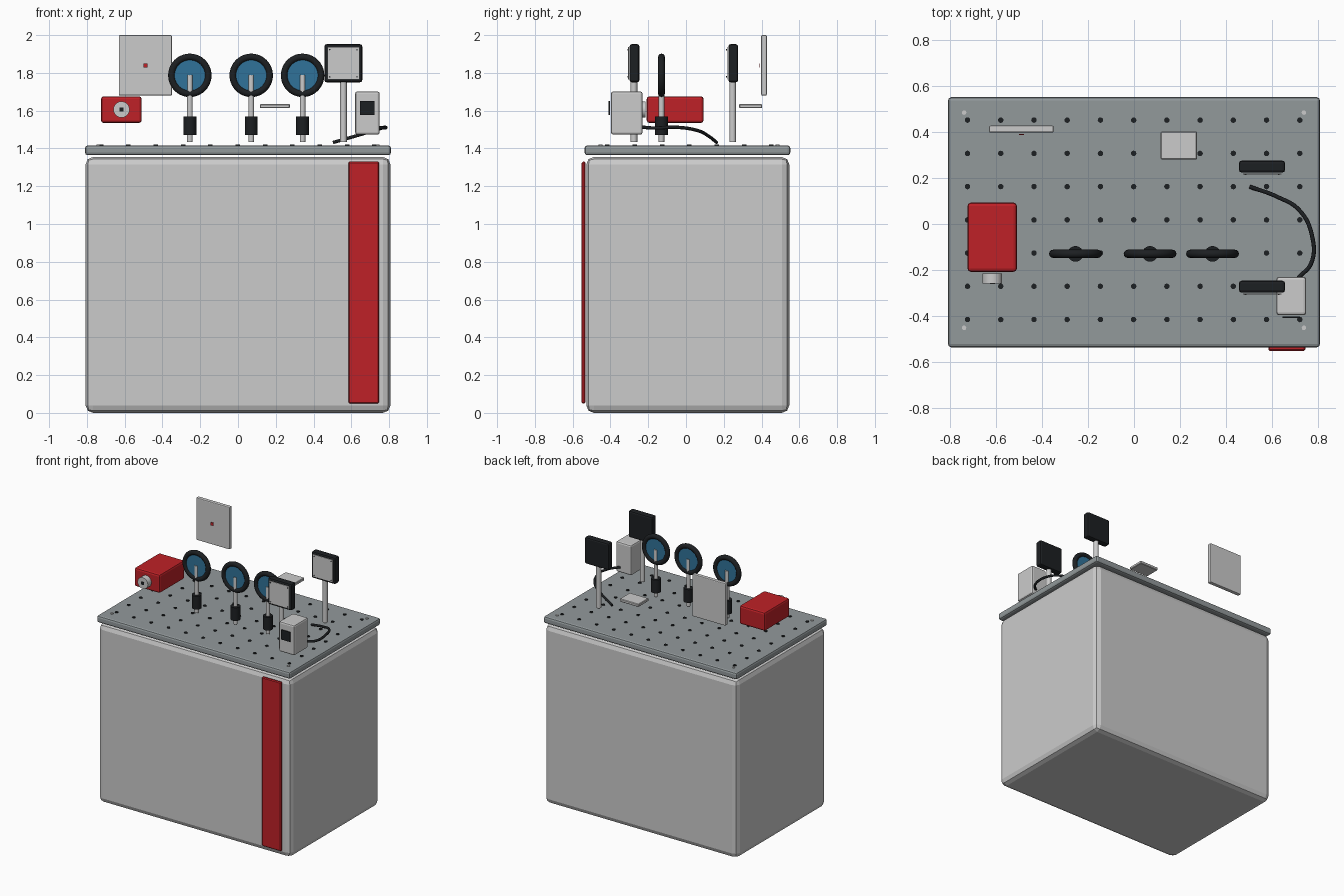
import bpy, math

if "Cube" in bpy.data.objects:
    bpy.data.objects.remove(bpy.data.objects["Cube"])

def mat(name, c):
    m = bpy.data.materials.new(name)
    m.diffuse_color = (*c, 1)
    m.use_nodes = True
    m.node_tree.nodes["Principled BSDF"].inputs["Base Color"].default_value = m.diffuse_color
    return m

RED = mat("red", (0.52, 0.015, 0.02))
BLACK = mat("black", (0.012, 0.014, 0.016))
BLUE = mat("blue", (0.03, 0.17, 0.32))
TOP = mat("slate", (0.29, 0.32, 0.33))

def finish(o, name, m=None):
    o.name = name
    if m:
        o.data.materials.append(m)
    return o

def box(name, x0, x1, y0, y1, z0, z1, bevel=0, seg=2, m=None):
    bpy.ops.mesh.primitive_cube_add(size=1, location=((x0+x1)/2, (y0+y1)/2, (z0+z1)/2))
    o = bpy.context.object
    o.scale = (x1-x0, y1-y0, z1-z0)
    bpy.ops.object.transform_apply(location=False, rotation=False, scale=True)
    if bevel:
        b = o.modifiers.new("bevel", 'BEVEL')
        b.width, b.segments = bevel, seg
    return finish(o, name, m)

def cyl(name, loc, r, depth, axis='Z', m=None, n=24):
    rot = (math.pi/2, 0, 0) if axis == 'Y' else (0, 0, 0)
    bpy.ops.mesh.primitive_cylinder_add(vertices=n, radius=r, depth=depth, location=loc, rotation=rot)
    bpy.ops.object.shade_smooth_by_angle(angle=math.radians(35))
    return finish(bpy.context.object, name, m)

# cabinet, front stripe, breadboard top
box("cabinet", -0.807, 0.807, -0.528, 0.547, 0.0, 1.355, 0.04)
box("front_stripe", 0.585, 0.746, -0.552, -0.532, 0.05, 1.33, 0.006, 1, RED)
box("table_top", -0.81, 0.81, -0.537, 0.552, 1.364, 1.416, 0.014, 2, TOP)

# grid of mounting holes: one mesh, instanced data
hole = cyl("mounting_hole", (-0.725, -0.416, 1.4165), 0.012, 0.008, m=BLACK, n=12)
for i in range(11):
    for j in range(7):
        if i or j:
            h = hole.copy()
            h.location = (-0.725+0.1447*i, -0.416+0.1447*j, 1.4165)
            bpy.context.collection.objects.link(h)
for sx in (-0.74, 0.74):
    for y in (-0.452, 0.485):
        cyl("corner_screw", (sx, y, 1.416), 0.01, 0.01, n=12)

# laser head
box("laser_body", -0.725, -0.51, -0.208, 0.093, 1.535, 1.676, 0.014, 2, RED)
cyl("laser_nozzle", (-0.617, -0.237, 1.606), 0.043, 0.044, 'Y')
box("laser_aperture", -0.628, -0.606, -0.262, -0.256, 1.595, 1.617, m=BLACK)

# target screen
box("screen", -0.631, -0.35, 0.398, 0.428, 1.68, 2.0, 0.006, 2)
box("screen_dot", -0.501, -0.479, 0.388, 0.393, 1.829, 1.851, m=RED)

# lenses on posts
for x in (-0.255, 0.07, 0.342):
    bpy.ops.mesh.primitive_torus_add(location=(x, -0.13, 1.787), rotation=(math.pi/2, 0, 0),
        major_radius=0.097, minor_radius=0.018, major_segments=40, minor_segments=12)
    bpy.ops.object.shade_smooth()
    finish(bpy.context.object, "lens_ring", BLACK)
    cyl("lens_glass", (x, -0.13, 1.787), 0.088, 0.014, 'Y', BLUE, 40)
    cyl("lens_post", (x, -0.13, 1.612), 0.015, 0.355)
    cyl("lens_post_holder", (x, -0.13, 1.52), 0.034, 0.1, m=BLACK)

# square mirrors on posts
for y in (0.25, -0.273):
    box("mirror_frame", 0.457, 0.658, y-0.026, y+0.026, 1.75, 1.952, 0.012, 2, BLACK)
    box("mirror_face", 0.474, 0.642, y-0.034, y-0.030, 1.766, 1.936)
    cyl("mirror_post", (0.558, y-0.003, 1.595), 0.018, 0.32)
    for sx in (-0.072, 0.072):
        for sz in (-0.072, 0.072):
            cyl("mirror_screw", (0.558+sx, y-0.035, 1.851+sz), 0.004, 0.004, 'Y', BLACK, 8)

# detector box, window, loose optical plate
box("detector_body", 0.62, 0.75, -0.397, -0.23, 1.473, 1.702, 0.012, 2)
box("detector_window", 0.646, 0.722, -0.409, -0.403, 1.576, 1.65, m=BLACK)
box("beam_plate", 0.116, 0.275, 0.281, 0.403, 1.613, 1.635, 0.004, 1)

# cable from detector to table
pts = [(0.715, -0.235, 1.513), (0.772, -0.17, 1.508), (0.775, -0.05, 1.512),
       (0.72, 0.06, 1.495), (0.62, 0.12, 1.465), (0.505, 0.162, 1.432)]
cu = bpy.data.curves.new("cable", 'CURVE')
cu.dimensions = '3D'
cu.bevel_depth, cu.bevel_resolution, cu.use_fill_caps = 0.009, 2, True
sp = cu.splines.new('BEZIER')
sp.bezier_points.add(len(pts)-1)
for p, c in zip(sp.bezier_points, pts):
    p.co = c
    p.handle_left_type = p.handle_right_type = 'AUTO'
cable = bpy.data.objects.new("cable", cu)
bpy.context.collection.objects.link(cable)
cu.materials.append(BLACK)
